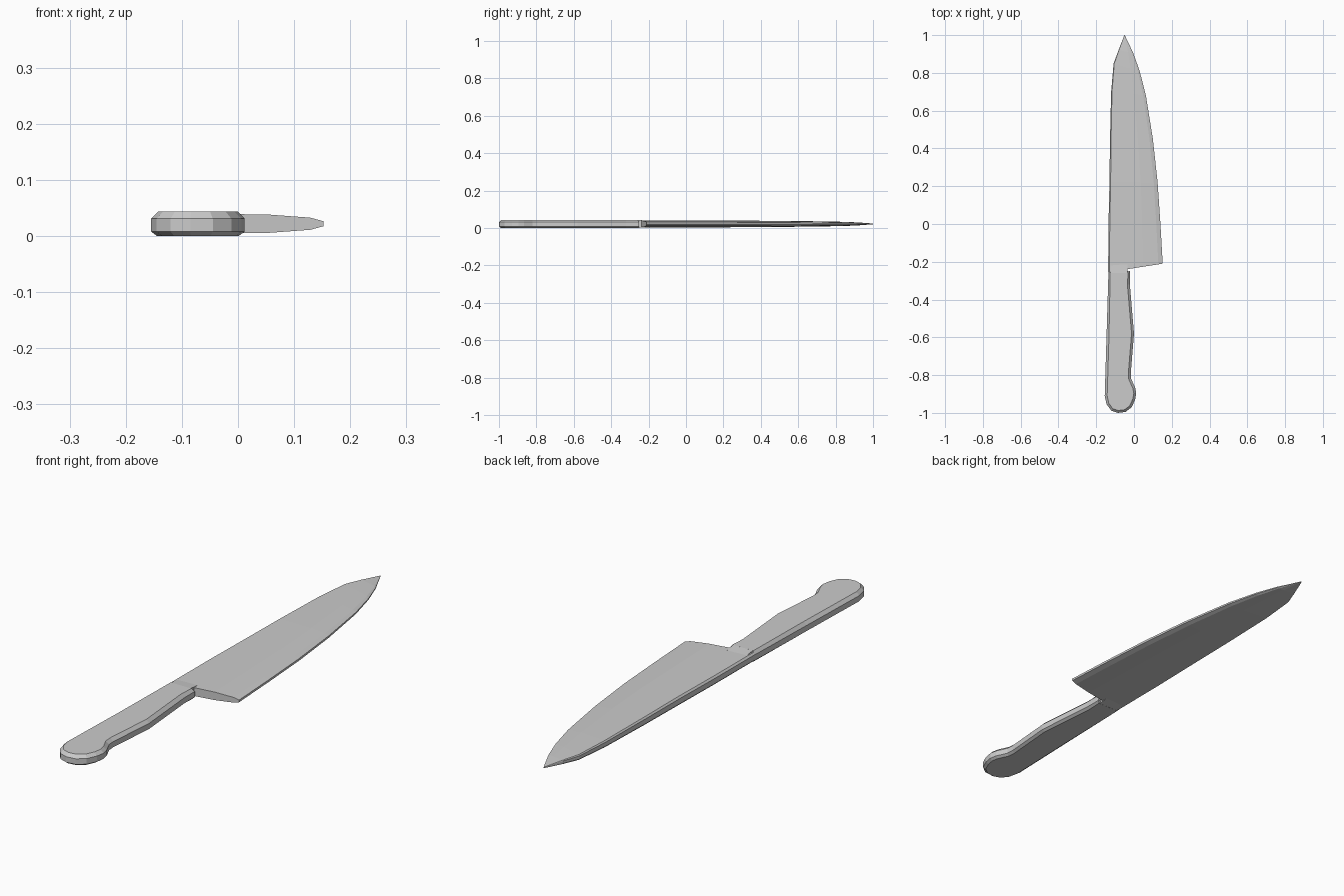
import bpy, bmesh
from mathutils import Vector

if "Cube" in bpy.data.objects:
    bpy.data.objects.remove(bpy.data.objects["Cube"])

grey = bpy.data.materials.new("plain grey")
grey.use_nodes = True
COLOUR = (0.6, 0.6, 0.6, 1)
grey.diffuse_color = COLOUR
grey.node_tree.nodes["Principled BSDF"].inputs["Base Color"].default_value = COLOUR
MID_Z = 0.022


def loft(name, rings):
    """Skin a closed solid through rings with equal point counts."""
    bm = bmesh.new()
    loops = [[bm.verts.new(p) for p in ring] for ring in rings]
    for a, b in zip(loops, loops[1:]):
        for i in range(len(a)):
            j = (i + 1) % len(a)
            bm.faces.new((a[i], a[j], b[j], b[i]))
    bm.faces.new(loops[0][::-1])
    bm.faces.new(loops[-1])
    bmesh.ops.remove_doubles(bm, verts=bm.verts, dist=0.0002)
    bmesh.ops.recalc_face_normals(bm, faces=bm.faces)
    mesh = bpy.data.meshes.new(name)
    bm.to_mesh(mesh)
    bm.free()
    mesh.materials.append(grey)
    obj = bpy.data.objects.new(name, mesh)
    bpy.context.collection.objects.link(obj)
    return obj


def inset(outline, d):
    """Move a counter-clockwise outline inwards by d."""
    result = []
    for i, p in enumerate(outline):
        a = (p - outline[i - 1]).normalized()
        b = (outline[(i + 1) % len(outline)] - p).normalized()
        n = Vector((-a.y - b.y, a.x + b.x)).normalized()
        result.append(p + n * d)
    return result


# Handle: rounded butt, finger swell, chamfered top and bottom
outline = [Vector(p) for p in (
    (-0.135, -0.25), (-0.145, -0.58), (-0.155, -0.91), (-0.145, -0.955),
    (-0.12, -0.988), (-0.085, -1.0), (-0.045, -0.995), (-0.012, -0.97),
    (0.006, -0.93), (0.012, -0.895), (0.006, -0.865), (-0.015, -0.82),
    (-0.017, -0.79), (0.0, -0.58), (-0.022, -0.32), (-0.022, -0.25))]
levels = ((0.0, 0.011), (0.008, 0), (0.031, 0), (0.044, 0.013))
loft("handle", [[(p.x, p.y, z) for p in inset(outline, d)] for z, d in levels])

# Blade: each station is spine x, spine y, edge x, edge y, spine half thickness
stations = (
    (-0.137, -0.255, 0.152, -0.21, 0.018),
    (-0.135, 0.0, 0.14, 0.0, 0.018),
    (-0.13, 0.22, 0.125, 0.22, 0.018),
    (-0.127, 0.45, 0.1, 0.45, 0.0165),
    (-0.121, 0.7, 0.063, 0.68, 0.014),
    (-0.108, 0.85, 0.03, 0.81, 0.011),
    (-0.082, 0.92, -0.004, 0.905, 0.008),
    (-0.051, 1.0, -0.049, 1.0, 0.002))


def section(xs, ys, xe, ye, half):
    """Wedge section: thick spine, flat cheek, slim ground edge."""
    profile = ((0, 0.6), (0.025, 1), (0.65, 0.92), (0.92, 0.6), (1, 0.25))
    top = [(xs + (xe - xs) * t, ys + (ye - ys) * t, half * k) for t, k in profile]
    return ([(x, y, MID_Z + h) for x, y, h in top]
            + [(x, y, MID_Z - h) for x, y, h in reversed(top)])


loft("blade", [section(*s) for s in stations])

# Bolster: short sloped neck from the blade cheek up to the handle
neck = []
for y, half in ((-0.26, 0.022), (-0.215, 0.0175)):
    left, right = -0.124, -0.034
    neck.append([(left, y, MID_Z - half), (right, y, MID_Z - half),
                 (right, y, MID_Z + half), (left, y, MID_Z + half)])
loft("bolster", neck)
